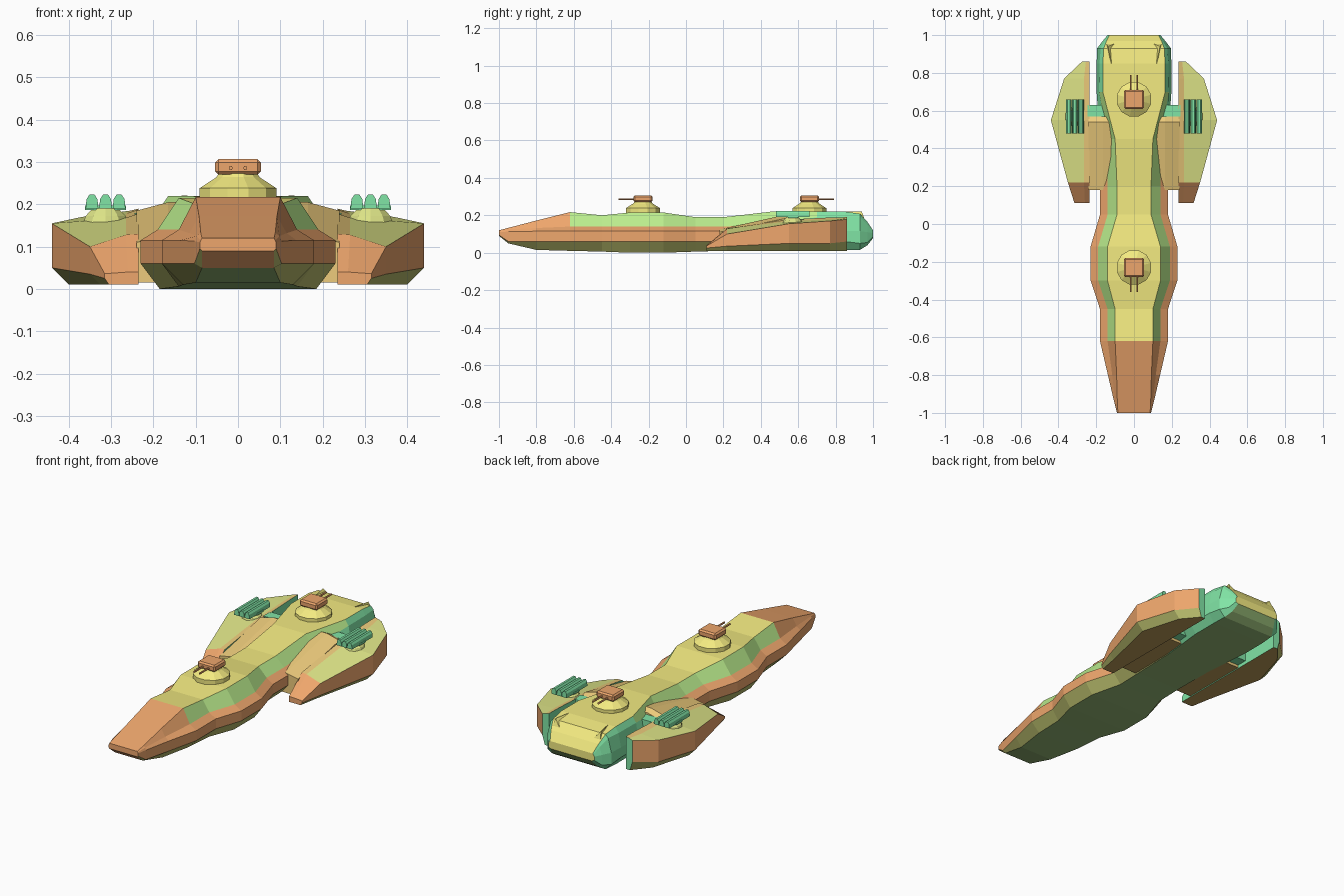
import bpy, bmesh
from math import sin, cos, pi

if "Cube" in bpy.data.objects:
    bpy.data.objects.remove(bpy.data.objects["Cube"])

COLOURS = {
    "orange": (0.85, 0.38, 0.15, 1), "yellow": (0.90, 0.83, 0.22, 1),
    "lime": (0.50, 0.85, 0.27, 1), "olive": (0.48, 0.50, 0.15, 1),
    "moss": (0.30, 0.48, 0.18, 1), "green": (0.22, 0.78, 0.38, 1),
    "tan": (0.85, 0.60, 0.20, 1), "brown": (0.50, 0.33, 0.10, 1),
    "pod_yellow": (0.75, 0.80, 0.25, 1),
}
MATS = {}
for key, rgba in COLOURS.items():
    MATS[key] = bpy.data.materials.new(key)
    MATS[key].diffuse_color = rgba


def loft(name, rings, colour, mirror=False, bevel=0):
    """Skin closed rings; colour is a name or a function (segment, strip)."""
    pick = colour if callable(colour) else (lambda i, j: colour)
    slots = []

    def slot(c):
        if c not in slots:
            slots.append(c)
        return slots.index(c)

    bm = bmesh.new()
    vs = [[bm.verts.new(p) for p in r] for r in rings]
    n = len(rings[0])
    for i in range(len(vs) - 1):
        for j in range(n):
            k = (j + 1) % n
            f = bm.faces.new((vs[i][j], vs[i][k], vs[i + 1][k], vs[i + 1][j]))
            f.material_index = slot(pick(i, j))
    for ring, i in ((vs[0], -1), (vs[-1], len(vs) - 1)):
        bm.faces.new(ring).material_index = slot(pick(i, -1))
    bmesh.ops.recalc_face_normals(bm, faces=bm.faces)
    me = bpy.data.meshes.new(name)
    bm.to_mesh(me)
    bm.free()
    for c in slots:
        me.materials.append(MATS[c])
    ob = bpy.data.objects.new(name, me)
    bpy.context.collection.objects.link(ob)
    if bevel:
        b = ob.modifiers.new("bevel", "BEVEL")
        b.width, b.segments = bevel, 1
    if mirror:
        ob.modifiers.new("mirror", "MIRROR").use_axis[0] = True
    return ob


def box(name, x, y, z, colour, **kw):
    rings = [[(x[0], v, z[0]), (x[1], v, z[0]), (x[1], v, z[1]), (x[0], v, z[1])] for v in y]
    return loft(name, rings, colour, **kw)


def turned(name, cx, cy, steps, sides, colour, **kw):
    rings = [[(cx + r * cos(2 * pi * (k + .5) / sides), cy + r * sin(2 * pi * (k + .5) / sides), z)
              for k in range(sides)] for r, z in steps]
    return loft(name, rings, colour, **kw)


# Main hull: y, deck (w, z), shoulder (w, z), side (w, top, bottom), keel (w, z)
SECTIONS = [
    (-1.00, .085, .120, .088, .115, .090, .110, .095, .085, .090),
    (-0.95, .088, .133, .098, .125, .103, .113, .060, .085, .050),
    (-0.80, .092, .172, .115, .132, .138, .115, .060, .100, .015),
    (-0.62, .100, .217, .140, .140, .180, .115, .060, .130, .010),
    (-0.45, .100, .200, .140, .140, .180, .115, .060, .140, .006),
    (-0.30, .140, .215, .190, .140, .230, .115, .060, .185, .000),
    (-0.12, .140, .215, .190, .140, .230, .115, .060, .185, .000),
    (0.05, .090, .190, .140, .140, .180, .115, .060, .135, .006),
    (0.20, .090, .190, .140, .140, .180, .115, .060, .135, .010),
    (0.45, .100, .219, .140, .150, .180, .115, .060, .140, .012),
    (0.70, .165, .220, .185, .190, .198, .115, .060, .165, .013),
    (0.85, .165, .220, .183, .190, .198, .115, .060, .165, .013),
    (0.93, .160, .208, .176, .190, .195, .115, .050, .160, .015),
    (0.97, .145, .165, .152, .150, .165, .110, .055, .140, .040),
    (1.00, .130, .120, .135, .115, .140, .105, .085, .125, .078),
]


def hull_ring(s):
    y, wd, zd, ws, zs, wo, zh, zl, wb, zb = s
    half = [(wb, zb), (wo, zl), (wo, zh), (ws, zs), (wd, zd)]
    return [(x, y, z) for x, z in half] + [(-x, y, z) for x, z in reversed(half)]


def hull_colour(i, j):
    if j == -1:
        return "orange" if i < 0 else "yellow"
    if j == 9:
        return "moss" if i > 0 else "orange"
    j = min(j, 8 - j)
    if j == 0:
        return "olive" if i < 9 else "green"
    if j == 4:
        return "orange" if i < 3 else "yellow"
    if i >= 9:
        return "lime" if j == 3 and i < 10 else "green"
    return "lime" if j == 3 and i >= 3 else "orange"


loft("main_hull", [hull_ring(s) for s in SECTIONS], hull_colour)

# Raised wedges on the stern deck
loft("stern_wedge", [
    [(.115, .85, .210), (.125, .85, .210), (.120, .85, .221)],
    [(.090, .96, .165), (.150, .96, .165), (.138, .94, .220)],
], "yellow", mirror=True)

# Side pods: y, inner top z, ridge x, ridge z, outer x, outer top z, chine z, keel x
POD = [
    (0.11, .040, .260, .040, .315, .036, .025, .305),
    (0.22, .130, .265, .128, .350, .100, .035, .325),
    (0.55, .178, .265, .168, .440, .155, .050, .400),
    (0.77, .188, .265, .178, .370, .170, .050, .335),
    (0.86, .190, .255, .185, .275, .178, .060, .260),
]
loft("side_pod", [[(.235, y, .01), (xk, y, .01), (xo, y, zc), (xo, y, zo), (xr, y, zr), (.235, y, zi)]
                  for y, zi, xr, zr, xo, zo, zc, xk in POD],
     lambda i, j: {-1: "orange" if i < 0 else "green", 0: "brown", 1: "olive", 2: "orange",
                   3: "pod_yellow" if i else "orange", 4: "tan" if i else "orange",
                   5: "green"}[j], mirror=True)

# Sloping shoulders joining hull and pods
loft("pod_shoulder", [
    [(.10, y, .015), (.24, y, .015), (.24, y, zo), (.165, y, zi), (.10, y, zi)]
    for y, zi, zo in ((.18, .125, .11), (.54, .205, .185), (.57, .19, .17))],
    lambda i, j: "brown" if j == 0 else "tan", mirror=True)
box("pod_brace", (.15, .245), (.57, .63), (.03, .18), "green", mirror=True)

# Pod launchers: faceted mount, plate and three arched tubes
turned("launcher_mount", .313, .57, [(.055, .155), (.05, .172), (.032, .19)], 10, "pod_yellow", mirror=True)
box("launcher_plate", (.265, .361), (.545, .60), (.186, .197), "green", mirror=True)
for n, cx in enumerate((.281, .313, .345)):
    arch = [(-.015, .19), (.015, .19), (.013, .212), (.006, .223), (-.006, .223), (-.013, .212)]
    loft(f"launcher_tube_{n + 1}", [[(cx + x, y, z) for x, z in arch] for y in (.48, .66)],
         "green", mirror=True)

# Deck turrets: forward one aims to the bow, rear one to the stern
for label, cy, d in (("front", -.23, -1), ("rear", .66, 1)):
    turned(f"{label}_turret_base", 0, cy, [(.094, .20), (.094, .238), (.053, .264), (.045, .275)], 12, "yellow")
    box(f"{label}_turret_head", (-.054, .054), (cy - .05, cy + .05), (.27, .307), "orange", bevel=.008)
    for side in (-1, 1):
        x = side * .017
        rings = [[(x + .005 * cos(k * pi / 3), cy + d * t, .286 + .005 * sin(k * pi / 3)) for k in range(6)]
                 for t in (.04, .13)]
        loft(f"{label}_barrel_{'left' if side < 0 else 'right'}", rings, "orange")

for m in bpy.data.materials:
    if m.users and not m.is_grease_pencil:
        m.use_nodes = True
        m.node_tree.nodes["Principled BSDF"].inputs["Base Color"].default_value = m.diffuse_color
